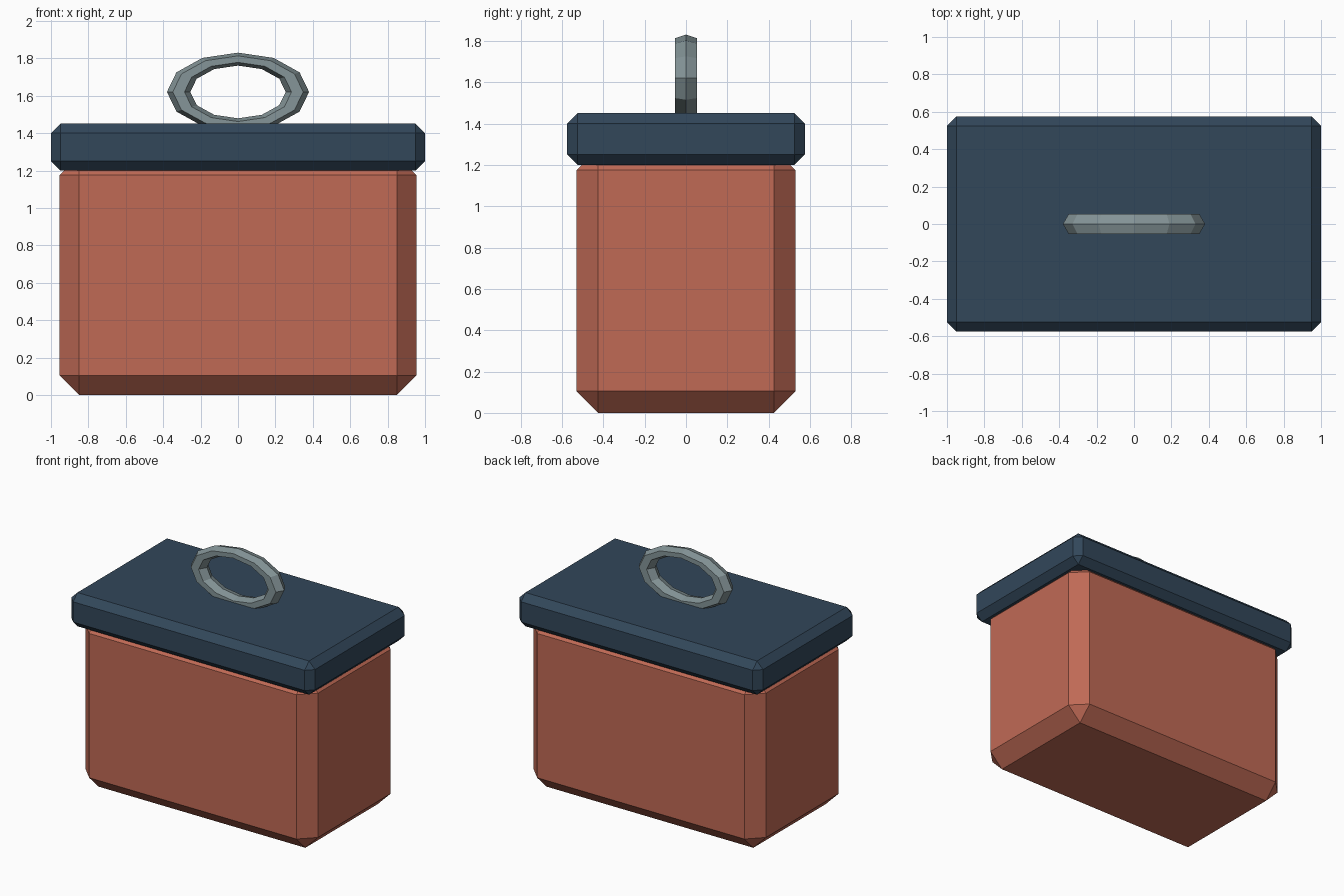
import bpy
import math

if "Cube" in bpy.data.objects:
    bpy.data.objects.remove(bpy.data.objects["Cube"])


def srgb(*rgb):
    """8-bit display colour to linear RGBA."""
    lin = [(c / 255 / 12.92) if c / 255 <= 0.04045 else ((c / 255 + 0.055) / 1.055) ** 2.4 for c in rgb]
    return (*lin, 1.0)


def material(name, rgb):
    mat = bpy.data.materials.new(name)
    mat.diffuse_color = srgb(*rgb)
    mat.use_nodes = True
    mat.node_tree.nodes["Principled BSDF"].inputs["Base Color"].default_value = mat.diffuse_color
    return mat


def chamfered_box(name, half_x, half_y, z0, z1, chamfer, mat):
    bpy.ops.mesh.primitive_cube_add(size=2, location=(0, 0, (z0 + z1) / 2))
    ob = bpy.context.object
    ob.name = name
    ob.scale = (half_x, half_y, (z1 - z0) / 2)
    bpy.ops.object.transform_apply(location=False, rotation=False, scale=True)
    bevel = ob.modifiers.new("chamfer", 'BEVEL')
    bevel.width = chamfer
    bevel.segments = 1
    bevel.offset_type = 'OFFSET'
    ob.data.materials.append(mat)
    return ob


clay = material("clay red", (192, 106, 85))
navy = material("slate blue", (50, 71, 90))
steel = material("grey steel", (133, 149, 152))

# Body: its chamfered top tucks up inside the lid
chamfered_box("body", 0.955, 0.53, 0, 1.28, 0.105, clay)

# Overhanging lid
chamfered_box("lid", 1.0, 0.575, 1.2, 1.45, 0.05, navy)

# Oval ring handle standing on the lid, sunk slightly into it
bpy.ops.mesh.primitive_torus_add(major_segments=12, minor_segments=6,
                                 major_radius=0.3175, minor_radius=0.0625,
                                 location=(0, 0, 1.62), rotation=(math.pi / 2, 0, 0))
ring = bpy.context.object
ring.name = "ring_handle"
ring.scale = (1, 0.553, 1)
ring.data.materials.append(steel)
bpy.ops.object.transform_apply(location=False, rotation=True, scale=True)
